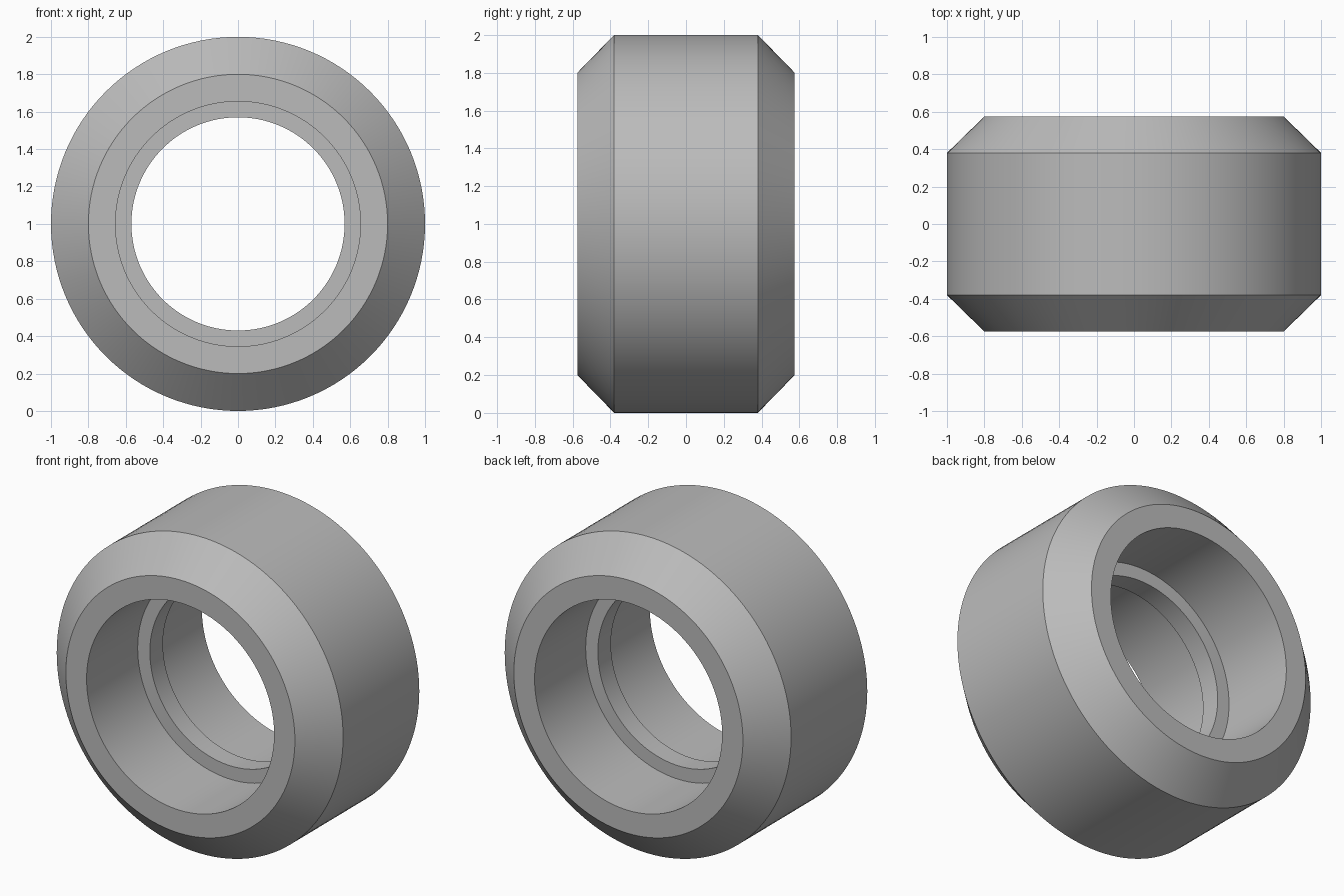
import bpy
import bmesh
from math import radians, tau
from mathutils import Matrix, Vector

old = bpy.data.objects.get("Cube")
if old:
    bpy.data.objects.remove(old, do_unlink=True)

SEGMENTS = 128

grey = bpy.data.materials.new("plain grey")
grey.use_nodes = True
colour = (0.5, 0.5, 0.5, 1)
grey.diffuse_color = colour
grey.node_tree.nodes["Principled BSDF"].inputs["Base Color"].default_value = colour

# Half cross-section as (radius, y): outer tread, chamfer, side wall, bore, rib
half = [(1.0, 0.38), (0.8, 0.575), (0.655, 0.575), (0.655, 0.065), (0.57, 0.065)]
section = half + [(r, -y) for r, y in reversed(half)]

# Revolve the closed section about the y axis
bm = bmesh.new()
loop = [bm.verts.new((r, y, 0)) for r, y in section]
edges = [bm.edges.new((v, loop[(i + 1) % len(loop)])) for i, v in enumerate(loop)]
bmesh.ops.spin(bm, geom=loop + edges, cent=Vector(), axis=Vector((0, 1, 0)),
               angle=tau, steps=SEGMENTS, use_merge=False)
bmesh.ops.remove_doubles(bm, verts=bm.verts[:], dist=0.0001)
bmesh.ops.recalc_face_normals(bm, faces=bm.faces[:])
bmesh.ops.transform(bm, matrix=Matrix.Translation((0, 0, 1)), verts=bm.verts[:])

mesh = bpy.data.meshes.new("roller_wheel")
bm.to_mesh(mesh)
bm.free()
mesh.materials.append(grey)
wheel = bpy.data.objects.new("roller_wheel", mesh)
bpy.context.collection.objects.link(wheel)

# Smooth round walls, crisp rims
bpy.ops.object.select_all(action="DESELECT")
wheel.select_set(True)
bpy.context.view_layer.objects.active = wheel
bpy.ops.object.shade_smooth_by_angle(angle=radians(30))
